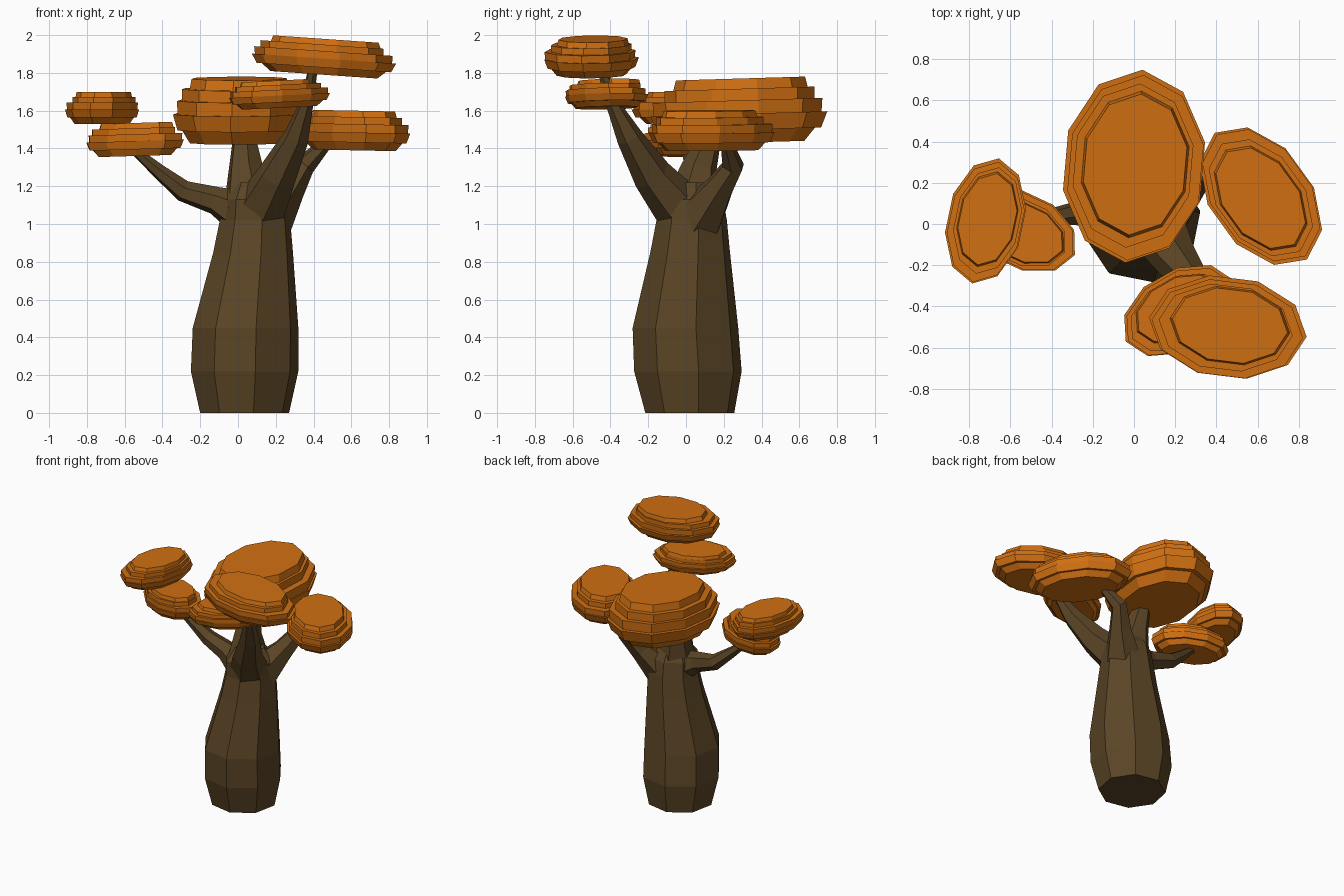
import bpy, bmesh, math, random
from mathutils import Vector

if "Cube" in bpy.data.objects:
    bpy.data.objects.remove(bpy.data.objects["Cube"])

random.seed(4)


def material(name, rgb):
    m = bpy.data.materials.new(name)
    m.diffuse_color = (*rgb, 1)
    m.use_nodes = True
    m.node_tree.nodes["Principled BSDF"].inputs["Base Color"].default_value = m.diffuse_color
    return m


BARK = material("brown bark", (0.105, 0.060, 0.019))
LEAF = material("orange leaves", (0.63, 0.16, 0.006))


def loft(name, rings, mat):
    """Skin a list of vertex rings and cap both ends."""
    bm = bmesh.new()
    loops = [[bm.verts.new(p) for p in ring] for ring in rings]
    n = len(loops[0])
    for a, b in zip(loops, loops[1:]):
        for i in range(n):
            j = (i + 1) % n
            bm.faces.new((a[i], a[j], b[j], b[i]))
    bm.faces.new(loops[0][::-1])
    bm.faces.new(loops[-1])
    bmesh.ops.recalc_face_normals(bm, faces=bm.faces[:])
    me = bpy.data.meshes.new(name)
    bm.to_mesh(me)
    bm.free()
    me.materials.append(mat)
    ob = bpy.data.objects.new(name, me)
    bpy.context.collection.objects.link(ob)
    return ob


def branch(name, path, sides=6):
    """Tapered tube along (x, y, z, radius) points."""
    pts = [Vector(p[:3]) for p in path]
    rings = []
    for i, p in enumerate(pts):
        d = (pts[min(i + 1, len(pts) - 1)] - pts[max(i - 1, 0)]).normalized()
        u = d.cross(Vector((0.3, 1, 0.1))).normalized()
        v = d.cross(u)
        angles = [math.tau * k / sides for k in range(sides)]
        rings.append([p + path[i][3] * (u * math.cos(a) + v * math.sin(a)) for a in angles])
    loft(name, rings, BARK)


# stepped outline of a leaf cushion: (height fraction, radius fraction)
STEPS = [(0, .74), (.2, .86), (.2, .93), (.45, 1.0), (.45, .95),
         (.66, .96), (.66, .85), (.84, .85), (.84, .76), (1, .73)]


def canopy(name, cx, cy, z0, z1, rx, ry, turn, slope=(0, 0), sides=10):
    """Layered cushion on a turned oval, slightly tilted by slope."""
    t = math.radians(turn)
    rings = []
    ox = oy = 0
    for k, (h, r) in enumerate(STEPS):
        if k % 2 == 0 and 0 < k:
            ox, oy = random.uniform(-.012, .012), random.uniform(-.012, .012)
        if k in (2, 3):
            ox = oy = 0
        ring = []
        for i in range(sides):
            a = math.tau * i / sides
            u, v = rx * r * math.cos(a), ry * r * math.sin(a)
            x = u * math.cos(t) - v * math.sin(t) + ox
            y = u * math.sin(t) + v * math.cos(t) + oy
            z = z0 + (z1 - z0) * h + slope[0] * x + slope[1] * y
            ring.append((cx + x, cy + y, z))
        rings.append(ring)
    loft(name, rings, LEAF)


# bulging trunk: (centre x, centre y, z, radius)
trunk = [(.035, .02, 0, .24), (.035, .01, .22, .29), (.04, -.003, .45, .285),
         (.08, .022, .85, .215), (.09, .03, 1.02, .19), (.09, .02, 1.13, .18),
         (.08, .03, 1.22, .11)]
loft("trunk", [[(x + r * math.cos(math.tau * (k + .25) / 8),
                 y + r * math.sin(math.tau * (k + .25) / 8), z) for k in range(8)]
               for x, y, z, r in trunk], BARK)

# branches
branch("front_branch", [(.12, -.03, 1.08, .14), (.21, -.18, 1.26, .105),
                        (.31, -.30, 1.46, .07), (.365, -.39, 1.64, .036), (.40, -.45, 1.84, .025)])
branch("left_branch", [(.04, .02, 1.05, .13), (-.12, .03, 1.125, .075),
                       (-.29, .05, 1.175, .058), (-.42, .03, 1.28, .04), (-.56, 0, 1.40, .022)])
branch("right_branch", [(.16, .07, 1.03, .14), (.27, .17, 1.18, .085),
                        (.35, .25, 1.31, .06), (.48, .21, 1.44, .03)])
branch("back_branch", [(.07, .03, 1.08, .16), (.04, .07, 1.3, .095), (.03, .14, 1.5, .055)])

# leaf cushions
canopy("top_canopy", .455, -.50, 1.79, 1.98, .385, .25, -7, (-.07, 0))
canopy("front_canopy", .22, -.42, 1.615, 1.76, .30, .195, 30, (.05, 0))
canopy("back_canopy", 0, .28, 1.43, 1.77, .47, .35, 85, (0, .03))
canopy("right_canopy", .615, .135, 1.39, 1.60, .38, .245, -54, (-.02, 0))
canopy("left_upper_canopy", -.72, .015, 1.53, 1.70, .31, .19, 78)
canopy("left_lower_canopy", -.545, -.03, 1.36, 1.535, .285, .185, -25, (.03, 0))
